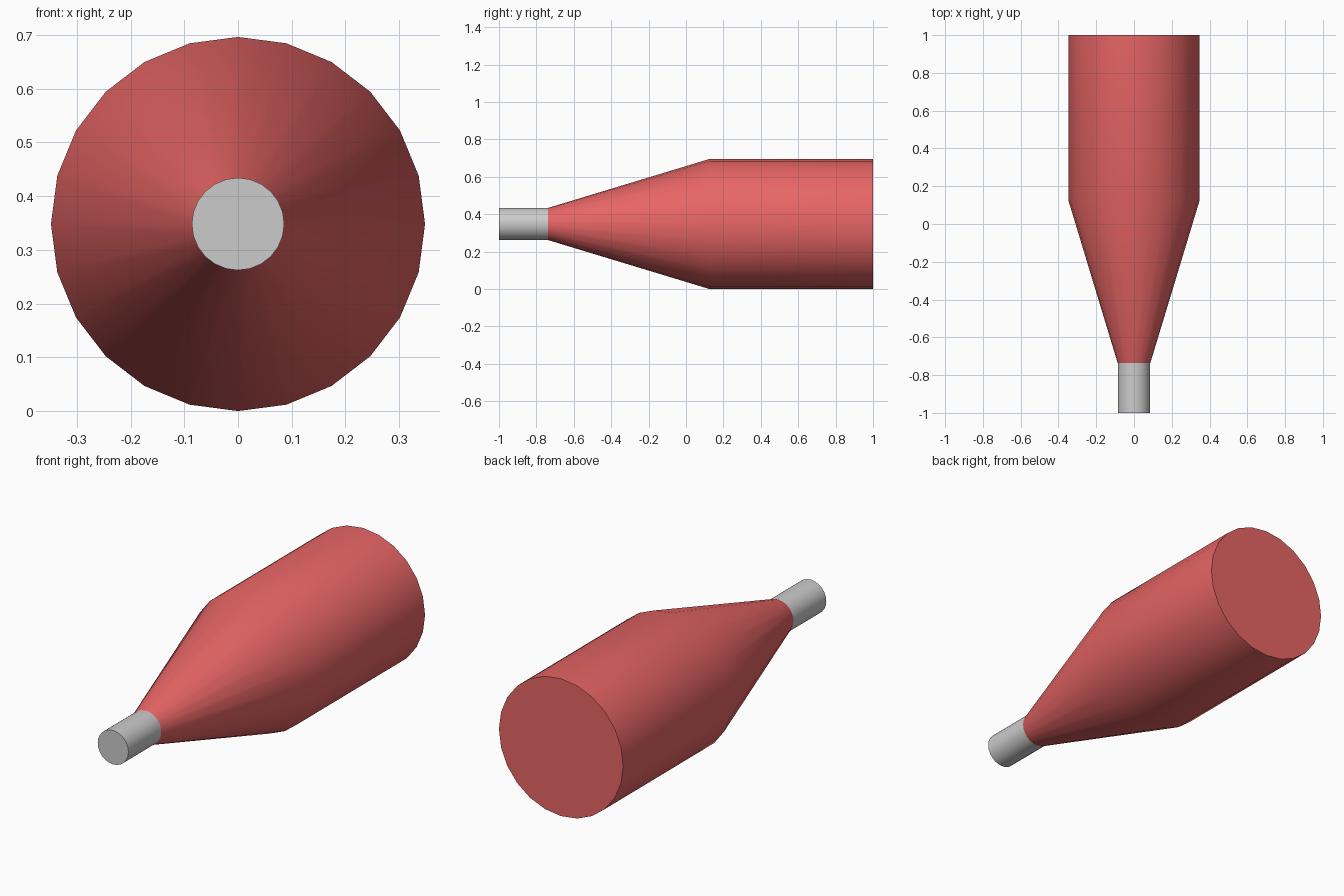
import bpy, bmesh, math

if "Cube" in bpy.data.objects:
    bpy.data.objects.remove(bpy.data.objects["Cube"])

SIDES = 24
CENTRE_Z = 0.348

red = bpy.data.materials.new("red_body")
red.diffuse_color = (0.8, 0.13, 0.13, 1)
red.use_nodes = True
red.node_tree.nodes["Principled BSDF"].inputs["Base Color"].default_value = red.diffuse_color


def lathe(name, profile, cap_ring, material=None):
    """Revolve (y, radius) points around the lengthwise axis, capping one end ring."""
    bm = bmesh.new()
    rings = []
    for y, r in profile:
        angles = [2 * math.pi * i / SIDES for i in range(SIDES)]
        rings.append([bm.verts.new((r * math.sin(a), y, CENTRE_Z + r * math.cos(a)))
                      for a in angles])
    for a, b in zip(rings, rings[1:]):
        for i in range(SIDES):
            j = (i + 1) % SIDES
            bm.faces.new((a[i], a[j], b[j], b[i]))
    bm.faces.new(rings[cap_ring])
    bmesh.ops.recalc_face_normals(bm, faces=bm.faces)
    mesh = bpy.data.meshes.new(name)
    bm.to_mesh(mesh)
    bm.free()
    obj = bpy.data.objects.new(name, mesh)
    bpy.context.collection.objects.link(obj)
    if material:
        mesh.materials.append(material)
    bpy.ops.object.select_all(action='DESELECT')
    obj.select_set(True)
    bpy.context.view_layer.objects.active = obj
    bpy.ops.object.shade_smooth_by_angle(angle=math.radians(30))
    return obj


# Red bottle body: long shoulder taper, then a straight cylinder with a flat base
lathe("bottle_body", [(-0.737, 0.086), (0.127, 0.348), (1.0, 0.348)], -1, red)

# Grey neck with a flat closed end
lathe("bottle_neck", [(-1.0, 0.086), (-0.737, 0.086)], 0)
